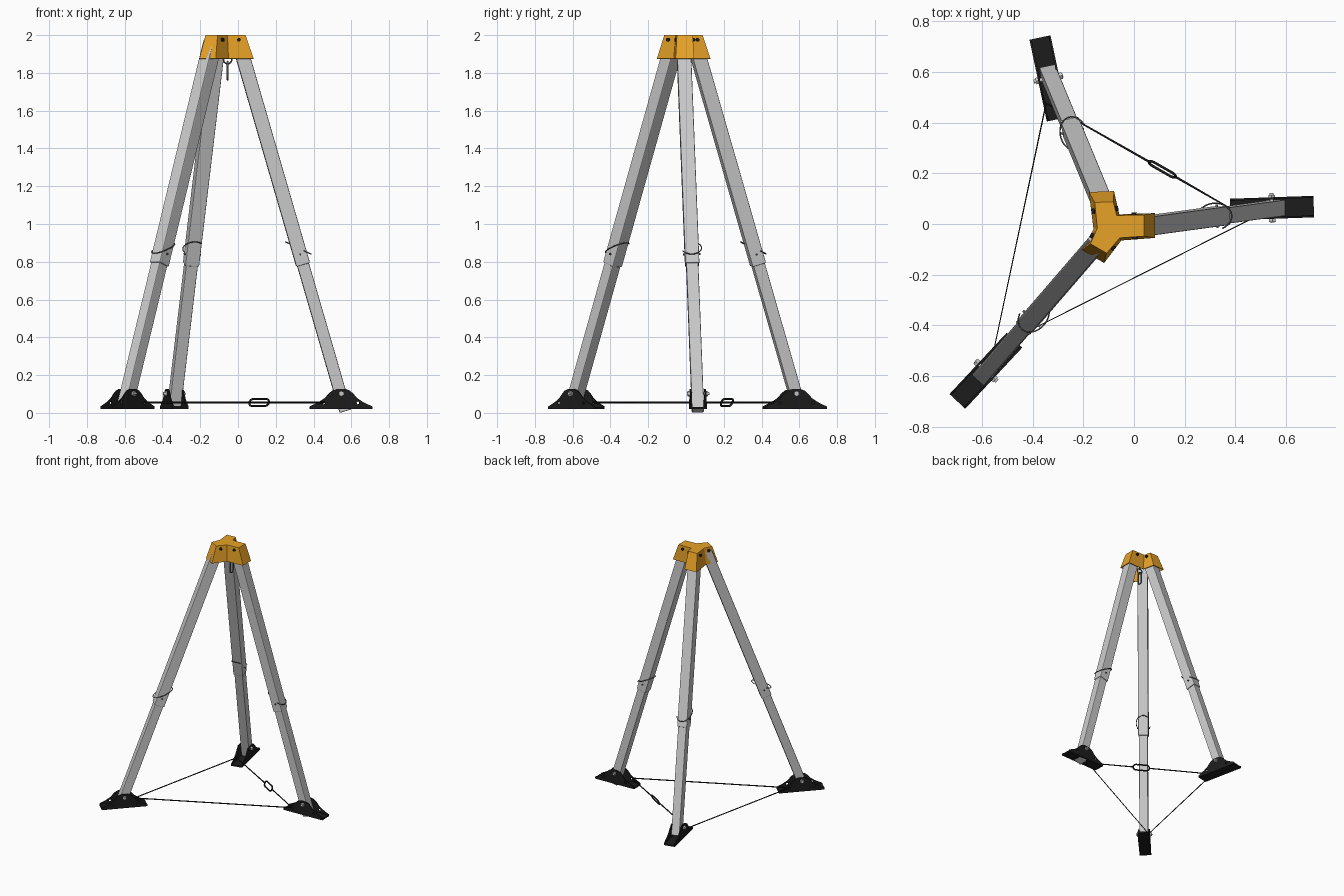
import bpy, bmesh, math
from mathutils import Vector as V, Matrix

if "Cube" in bpy.data.objects:
    bpy.data.objects.remove(bpy.data.objects["Cube"])

def mat(name, c):
    m = bpy.data.materials.new(name)
    m.diffuse_color = (*c, 1)
    m.use_nodes = True
    m.node_tree.nodes["Principled BSDF"].inputs["Base Color"].default_value = m.diffuse_color
    return m

ORANGE = mat("orange", (0.80, 0.36, 0.02))
BLACK = mat("black", (0.012, 0.012, 0.012))
DARK = mat("dark_steel", (0.12, 0.12, 0.12))

def add(name, data, m=None, mw=None):
    o = bpy.data.objects.new(name, data)
    bpy.context.collection.objects.link(o)
    if m:
        data.materials.append(m)
    if mw:
        o.matrix_world = mw
    return o

def frame(x, y, z, origin):
    return Matrix.Translation(origin) @ Matrix((x, y, z)).transposed().to_4x4()

def box(name, size, mw, m=None, bevel=0.0):
    bm = bmesh.new()
    bmesh.ops.create_cube(bm, size=1, matrix=Matrix.Diagonal((*size, 1)))
    me = bpy.data.meshes.new(name)
    bm.to_mesh(me)
    bm.free()
    o = add(name, me, m, mw)
    if bevel:
        b = o.modifiers.new("bevel", 'BEVEL')
        b.width, b.segments = bevel, 2
    return o

def rod(name, a, b, r, m=None, sides=16):
    a, b = V(a), V(b)
    d = b - a
    bm = bmesh.new()
    bmesh.ops.create_cone(bm, cap_ends=True, segments=sides, radius1=r, radius2=r, depth=d.length)
    me = bpy.data.meshes.new(name)
    bm.to_mesh(me)
    bm.free()
    if sides > 6:
        for p in me.polygons:
            p.use_smooth = len(p.vertices) == 4
    mw = Matrix.Translation((a + b) / 2) @ d.to_track_quat('Z', 'Y').to_matrix().to_4x4()
    return add(name, me, m, mw)

def spline(cu, pts, cyclic):
    s = cu.splines.new('POLY')
    s.points.add(len(pts) - 1)
    for p, c in zip(s.points, pts):
        p.co = (*c, 1)
    s.use_cyclic_u = cyclic

def wire(name, pts, r, m=None, cyclic=False, mw=None):
    cu = bpy.data.curves.new(name, 'CURVE')
    cu.dimensions = '3D'
    cu.bevel_depth, cu.bevel_resolution, cu.use_fill_caps = r, 2, True
    spline(cu, pts, cyclic)
    return add(name, cu, m, mw)

def circle(cx, cy, r, n=16):
    return [(cx + r * math.cos(2 * math.pi * i / n), cy + r * math.sin(2 * math.pi * i / n), 0) for i in range(n)]

def stadium(half, r, n=8):
    # rounded oblong loop, long axis on x
    pts = []
    for i in range(2 * n + 2):
        k, right = (i, True) if i <= n else (i - 1, False)
        a = -math.pi / 2 + math.pi * k / n
        pts.append(((half - r) * (1 if right else -1) + r * math.cos(a), r * math.sin(a), 0))
    return pts

# Head: flared Y-shaped shell, open underneath
low = [(0.083, -0.055), (0.083, 0.043), (-0.058, 0.038), (-0.079, 0.13), (-0.178, 0.126),
       (-0.16, -0.02), (-0.205, -0.103), (-0.118, -0.154), (-0.05, -0.065)]
top = [(0.04, -0.048), (0.04, 0.036), (-0.068, 0.034), (-0.082, 0.088), (-0.155, 0.085),
       (-0.145, -0.016), (-0.172, -0.078), (-0.108, -0.115), (-0.056, -0.055)]
bm = bmesh.new()
lo = [bm.verts.new((*p, 1.875)) for p in low]
hi = [bm.verts.new((*p, 2.0)) for p in top]
for i in range(9):
    j = (i + 1) % 9
    bm.faces.new((lo[i], lo[j], hi[j], hi[i]))
bm.faces.new(hi)
bmesh.ops.recalc_face_normals(bm, faces=bm.faces)
me = bpy.data.meshes.new("head")
bm.to_mesh(me)
bm.free()
head = add("head", me, ORANGE)
s = head.modifiers.new("wall", 'SOLIDIFY')
s.thickness, s.offset = 0.006, -1

# Head bolts across each arm
for i, (a, b) in enumerate([((0.0, 0.046), (0.005, -0.06)), ((-0.062, 0.062), (-0.168, 0.05)),
                            ((-0.172, -0.042), (-0.076, -0.098))]):
    rod(f"head_bolt_{i}", (*a, 1.975), (*b, 1.975), 0.01, BLACK)

# Hanging eye and link under the head
wire("eye_ring", circle(0, 0, 0.022), 0.004, DARK, True,
     frame(V((1, 0, 0)), V((0, 0, 1)), V((0, -1, 0)), V((-0.055, 0, 1.87))))
wire("hanging_link", stadium(0.048, 0.019), 0.005, DARK, True,
     frame(V((0, 0, 1)), V((0, 1, 0)), V((-1, 0, 0)), V((-0.055, 0, 1.812))))
rod("eye_stem", (-0.055, 0, 1.885), (-0.055, 0, 1.995), 0.007, DARK)

# Legs and feet: leg points at z 1.87 and near ground, foot centre, foot angle, end height
half = [(0.165, 0.02), (0.165, 0.034), (0.135, 0.048), (0.112, 0.06), (0.085, 0.078),
        (0.062, 0.104), (0.045, 0.118), (0.022, 0.127)]
LEGS = [("right", (0.03, -0.01, 1.87), (0.56, 0.062, 0.04), (0.545, 0.063), 2, 0.01),
        ("back", (-0.12, 0.07, 1.87), (-0.335, 0.59, 0.06), (-0.337, 0.575), 102, 0.042),
        ("left", (-0.155, -0.085, 1.87), (-0.595, -0.595, 0.05), (-0.585, -0.58), 227, 0.042)]
for name, a, b, c, ang, zend in LEGS:
    a, b = V(a), V(b)
    slope = (a - b) / (a.z - b.z)
    at = lambda z: a + slope * (z - a.z)
    t = math.radians(ang)
    out = V((math.cos(t), math.sin(t), 0))
    d = slope.normalized()
    lat = d.cross(out).normalized()
    fwd = lat.cross(d)

    def tube(part, z0, z1, w):
        p, q = at(z0), at(z1)
        box(f"{name}_{part}", (w, w, (q - p).length), frame(fwd, lat, d, (p + q) / 2), None, 0.005)
    tube("lower_leg", zend, 1.0, 0.064)
    tube("upper_leg", 0.785, 1.965, 0.075)
    # Locking pin with tilted wire clip
    p = at(0.84)
    rod(f"{name}_pin", p - lat * 0.046, p + lat * 0.046, 0.005, DARK, 10)
    clip = []
    for i in range(22):
        g = -2.2 + 4.9 * i / 21
        clip.append(p + fwd * 0.056 * math.sin(g) + lat * 0.053 * math.cos(g)
                    + d * (0.035 - 0.05 * math.sin(g)))
    wire(f"{name}_pin_clip", clip, 0.003, DARK)

    # Foot channel: side plates with holes, base plate, pivot bolt
    side = V((-out.y, out.x, 0))
    c = V((*c, 0))
    prof = half + [(-x, z) for x, z in reversed(half)]
    for sgn in (-1, 1):
        cu = bpy.data.curves.new(f"{name}_foot_plate", 'CURVE')
        cu.dimensions, cu.fill_mode, cu.extrude = '2D', 'BOTH', 0.004
        spline(cu, [(x, z, 0) for x, z in prof], True)
        for u in (-0.09, 0.09):
            spline(cu, circle(u, 0.053, 0.008, 12), True)
        add(f"{name}_foot_plate", cu, BLACK, frame(out, V((0, 0, 1)), -side, c + side * sgn * 0.0385))
    box(f"{name}_foot_base", (0.33, 0.076, 0.01), frame(out, side, V((0, 0, 1)), c + V((0, 0, 0.025))), BLACK)
    q = c + V((0, 0, 0.102))
    rod(f"{name}_foot_bolt", q - side * 0.058, q + side * 0.06, 0.008, None, 12)
    rod(f"{name}_foot_nut", q + side * 0.042, q + side * 0.052, 0.015, None, 6)
    rod(f"{name}_foot_bolt_head", q - side * 0.055, q - side * 0.042, 0.015, None, 6)

# Restraining cord through the feet, closed by an oblong link
R, B, L = V((0.457, 0.017, 0.055)), V((-0.347, 0.477, 0.055)), V((-0.552, -0.491, 0.055))
mid, ax = V((0.112, 0.216, 0.055)), (B - R).normalized()
wire("cord", [mid - ax * 0.055, R, L, B, mid + ax * 0.055], 0.0045, BLACK)
up = (V((0, 0, 1)) * 0.92 + ax.cross(V((0, 0, 1))) * 0.39).normalized()
wire("cord_link", stadium(0.06, 0.02), 0.0055, BLACK, True, frame(ax, up, ax.cross(up), mid))
bpy.context.view_layer.update()

# Convert all curves to meshes
bpy.ops.object.select_all(action='DESELECT')
for o in bpy.data.objects:
    if o.type == 'CURVE':
        o.select_set(True)
        bpy.context.view_layer.objects.active = o
bpy.ops.object.convert(target='MESH')
